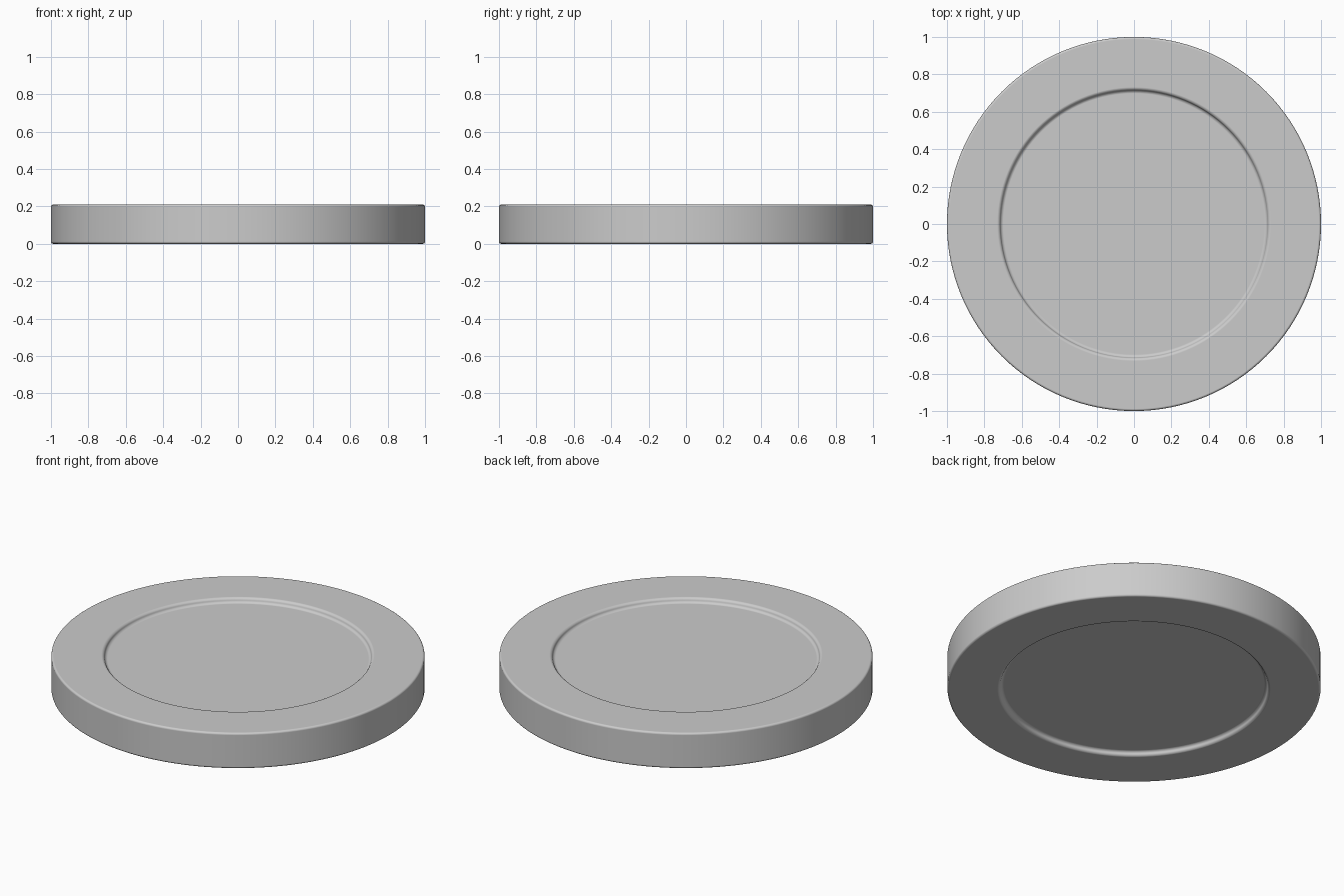
import bpy, bmesh, math

if "Cube" in bpy.data.objects:
    bpy.data.objects.remove(bpy.data.objects["Cube"])

SEGMENTS = 128
HEIGHT = 0.21
RECESS = 0.027

# Half profile (radius, z): bottom recess, outer wall, top recess
profile = [(0.71, RECESS), (0.72, 0.0), (1.0, 0.0),
           (1.0, HEIGHT), (0.72, HEIGHT), (0.71, HEIGHT - RECESS)]

# Disc body turned around the z axis
bm = bmesh.new()
rings = []
for r, z in profile:
    rings.append([bm.verts.new((r * math.cos(a), r * math.sin(a), z))
                  for a in (2 * math.pi * i / SEGMENTS for i in range(SEGMENTS))])
for lower, upper in zip(rings, rings[1:]):
    for i in range(SEGMENTS):
        j = (i + 1) % SEGMENTS
        bm.faces.new((lower[i], lower[j], upper[j], upper[i]))

# Flat recess floors
bm.faces.new(rings[0][::-1])
bm.faces.new(rings[-1])
bmesh.ops.recalc_face_normals(bm, faces=bm.faces)

mesh = bpy.data.meshes.new("disc")
bm.to_mesh(mesh)
bm.free()
disc = bpy.data.objects.new("disc", mesh)
bpy.context.collection.objects.link(disc)
for p in mesh.polygons:
    p.use_smooth = True

# Small rounded rims
bevel = disc.modifiers.new("rounded_rims", 'BEVEL')
bevel.width = 0.012
bevel.segments = 4
bevel.limit_method = 'ANGLE'
bevel.angle_limit = math.radians(30)
bevel.harden_normals = True
